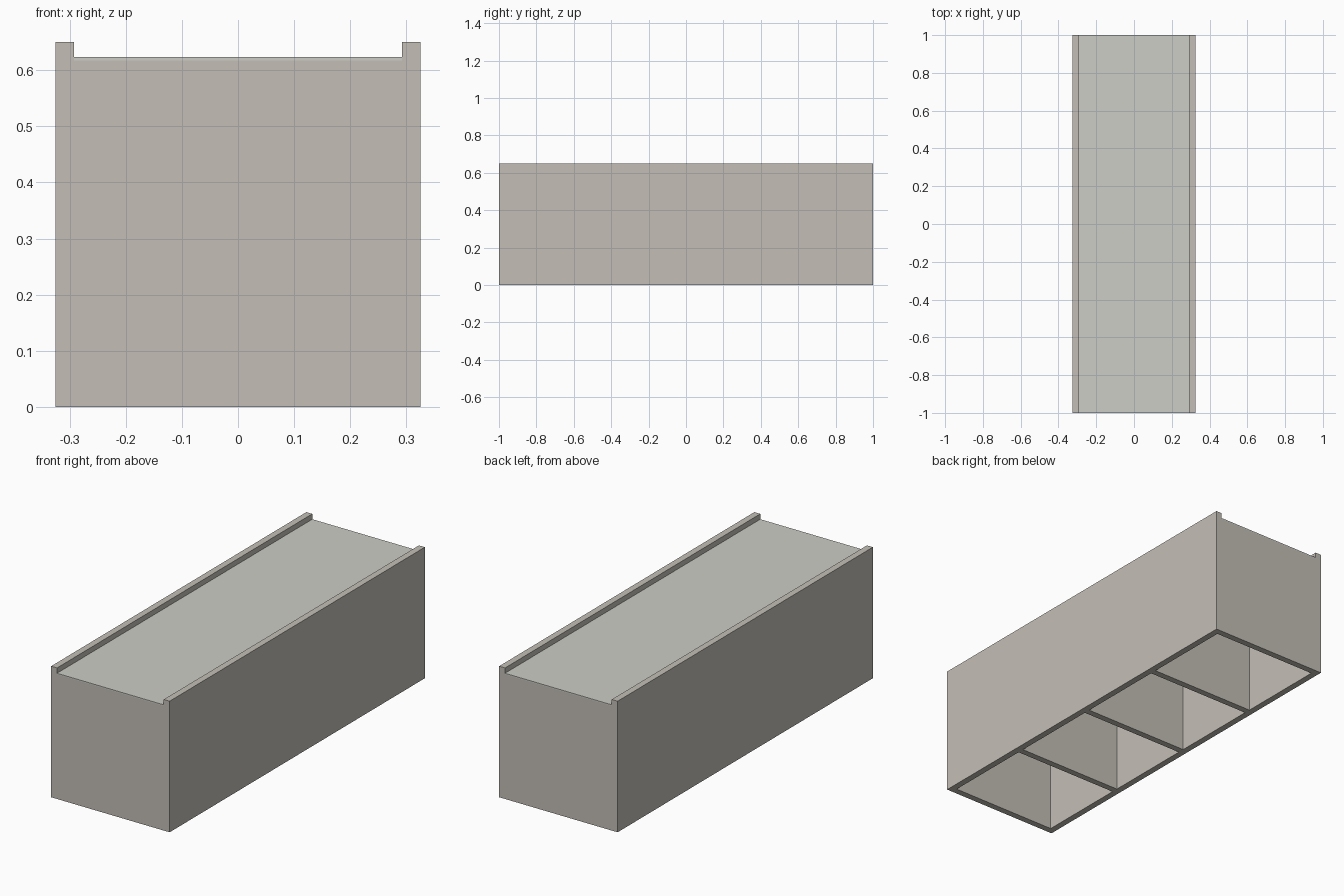
import bpy, bmesh

if "Cube" in bpy.data.objects:
    bpy.data.objects.remove(bpy.data.objects["Cube"])

W, L, H = 0.65, 2.0, 0.65      # overall size
T = 0.0325                     # wall, rail and divider thickness
DECK = H - T                   # top of the recessed deck
CELLS = 4
CELL_L = (L - (CELLS + 1) * T) / CELLS


def material(name, rgb):
    m = bpy.data.materials.new(name)
    m.diffuse_color = (*rgb, 1)
    m.use_nodes = True
    m.node_tree.nodes["Principled BSDF"].inputs["Base Color"].default_value = m.diffuse_color
    return m


def extrude_profile(name, points, y0, y1, mat=None):
    """Extrude a closed XZ outline along Y."""
    bm = bmesh.new()
    face = bm.faces.new([bm.verts.new((x, y0, z)) for x, z in points])
    out = bmesh.ops.extrude_face_region(bm, geom=[face])
    verts = [g for g in out["geom"] if isinstance(g, bmesh.types.BMVert)]
    bmesh.ops.translate(bm, verts=verts, vec=(0, y1 - y0, 0))
    bmesh.ops.recalc_face_normals(bm, faces=bm.faces)
    mesh = bpy.data.meshes.new(name)
    bm.to_mesh(mesh)
    bm.free()
    if mat:
        mesh.materials.append(mat)
    obj = bpy.data.objects.new(name, mesh)
    bpy.context.collection.objects.link(obj)
    return obj


def rect(half, z0, z1):
    return [(-half, z0), (half, z0), (half, z1), (-half, z1)]


stone = material("warm_stone", (0.55, 0.52, 0.47))
pale = material("pale_surface", (0.61, 0.61, 0.57))

# Body: block with a raised rail along each long side
right = [(W / 2, 0), (W / 2, H), (W / 2 - T, H), (W / 2 - T, DECK)]
left = [(-x, z) for x, z in reversed(right)]
body = extrude_profile("box_body", right + left, -L / 2, L / 2, stone)

# Four open cells hollowed out from below
start = -L / 2 + T
cutter = extrude_profile("cell_cutter", rect(W / 2 - T, -0.1, DECK - T),
                         start, start + CELL_L, stone)
arr = cutter.modifiers.new("cells", "ARRAY")
arr.count = CELLS
arr.use_relative_offset = False
arr.use_constant_offset = True
arr.constant_offset_displace = (0, CELL_L + T, 0)
cutter.hide_render = True
cutter.hide_set(True)

cut = body.modifiers.new("hollow", "BOOLEAN")
cut.operation = "DIFFERENCE"
cut.solver = "EXACT"
cut.object = cutter

# Thin pale surface between the rails
extrude_profile("deck_surface", rect(W / 2 - T, DECK, DECK + 0.006),
                -L / 2, L / 2, pale)
